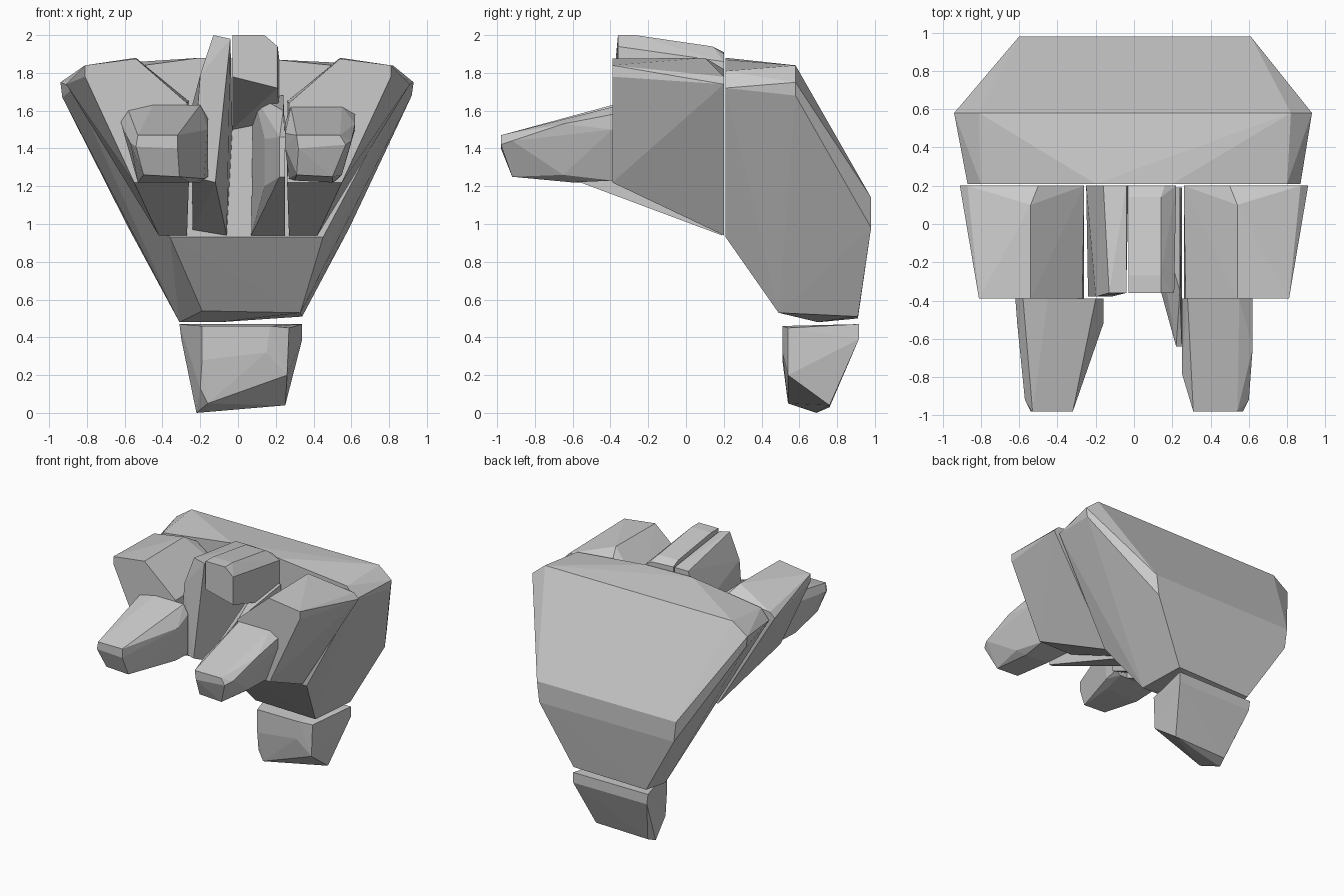
import bpy, bmesh


def block(name, sections, flip=1):
    """Faceted convex stone block spanning (x, z) cross-sections placed along y."""
    bm = bmesh.new()
    for y, outline in sections:
        for x, z in outline:
            bm.verts.new((flip * x, y, z))
    res = bmesh.ops.convex_hull(bm, input=bm.verts)
    junk = {g for g in res["geom_interior"] + res["geom_unused"]
            if isinstance(g, bmesh.types.BMVert)}
    bmesh.ops.delete(bm, geom=list(junk), context='VERTS')
    bmesh.ops.recalc_face_normals(bm, faces=bm.faces)
    me = bpy.data.meshes.new(name)
    bm.to_mesh(me)
    bm.free()
    ob = bpy.data.objects.new(name, me)
    bpy.context.collection.objects.link(ob)
    return ob


# Large rear body
block("rear_body", [
    (.21, [(-.87, 1.72), (-.8, 1.8), (-.2, 1.88), (.2, 1.87), (.8, 1.81), (.87, 1.72),
           (.45, .93), (-.36, .93)]),
    (.49, [(-.19, .54), (.33, .53)]),
    (.58, [(-.94, 1.75), (-.93, 1.67), (-.81, 1.84), (.82, 1.84), (.93, 1.75), (.92, 1.68)]),
    (.70, [(-.31, .48), (-.1, .48)]),
    (.91, [(-.29, .5), (.34, .51)]),
    (.98, [(-.6, 1.14), (.61, 1.14), (-.58, .98), (.59, .98)]),
])

# Tapered block under the body
block("lower_block", [
    (.51, [(-.19, .46), (-.19, .28), (.17, .46), (.15, .32)]),
    (.54, [(-.2, .13), (.26, .2), (.27, .45), (-.16, .05)]),
    (.69, [(-.22, 0), (-.16, .005)]),
    (.76, [(.25, .04), (-.2, .03)]),
    (.915, [(-.31, .47), (.34, .47), (-.3, .39), (.34, .39)]),
])

# Mirrored shoulder blocks
for side, s in (("left", -1), ("right", 1)):
    block(side + "_shoulder", [
        (-.39, [(.81, 1.84), (.54, 1.875), (.27, 1.64), (.26, 1.22), (.55, 1.22), (.81, 1.78)]),
        (.10, [(.54, 1.88)]),
        (.20, [(.91, 1.74), (.87, 1.78), (.5, 1.82), (.26, 1.65), (.27, .94), (.42, .94)]),
    ], s)

# Centre pieces: tall plate, brow and hanging wedge
block("centre_plate", [
    (-.38, [(-.2, 1.79), (-.24, 1.25), (-.12, 1.22)]),
    (-.36, [(-.13, 2.0), (-.04, 1.98)]),
    (.20, [(-.16, 1.91), (-.04, 1.91), (-.25, 1.6), (-.24, .97), (-.06, .94), (-.03, 1.5)]),
])
block("centre_brow", [
    (-.36, [(-.03, 2.0), (.14, 2.0), (.21, 1.94), (.21, 1.72), (.14, 1.78), (-.03, 1.78)]),
    (-.27, [(-.03, 2.0), (.14, 2.0)]),
    (.14, [(-.03, 1.94), (.14, 1.94)]),
    (.20, [(-.03, 1.91), (.16, 1.9), (.22, 1.86), (.22, 1.55), (-.03, 1.5)]),
])
block("centre_wedge", [
    (-.64, [(.22, 1.46), (.25, 1.46), (.22, 1.25), (.25, 1.25)]),
    (-.35, [(.14, 1.45), (.14, 1.2), (.24, 1.6)]),
    (.19, [(.08, 1.69), (.24, 1.68), (.25, 1.45), (.25, .94), (.07, .94)]),
])

# Two front fingers
block("left_finger", [
    (-.39, [(-.62, 1.54), (-.58, 1.6), (-.45, 1.63), (-.2, 1.63), (-.16, 1.56),
            (-.16, 1.25), (-.2, 1.22), (-.52, 1.22)]),
    (-.52, [(-.61, 1.5), (-.16, 1.5), (-.18, 1.24)]),
    (-.60, [(-.53, 1.22), (-.25, 1.22)]),
    (-.92, [(-.5, 1.26), (-.31, 1.25), (-.57, 1.43)]),
    (-.98, [(-.53, 1.47), (-.32, 1.47), (-.32, 1.4), (-.54, 1.41)]),
])
block("right_finger", [
    (-.39, [(.25, 1.54), (.28, 1.62), (.55, 1.62), (.62, 1.58), (.62, 1.5),
            (.52, 1.23), (.27, 1.24), (.25, 1.4)]),
    (-.65, [(.62, 1.53), (.55, 1.26)]),
    (-.60, [(.5, 1.22), (.3, 1.23)]),
    (-.78, [(.25, 1.48), (.25, 1.4)]),
    (-.92, [(.31, 1.26), (.5, 1.25), (.6, 1.44)]),
    (-.98, [(.31, 1.47), (.54, 1.47), (.57, 1.42), (.32, 1.4)]),
])
